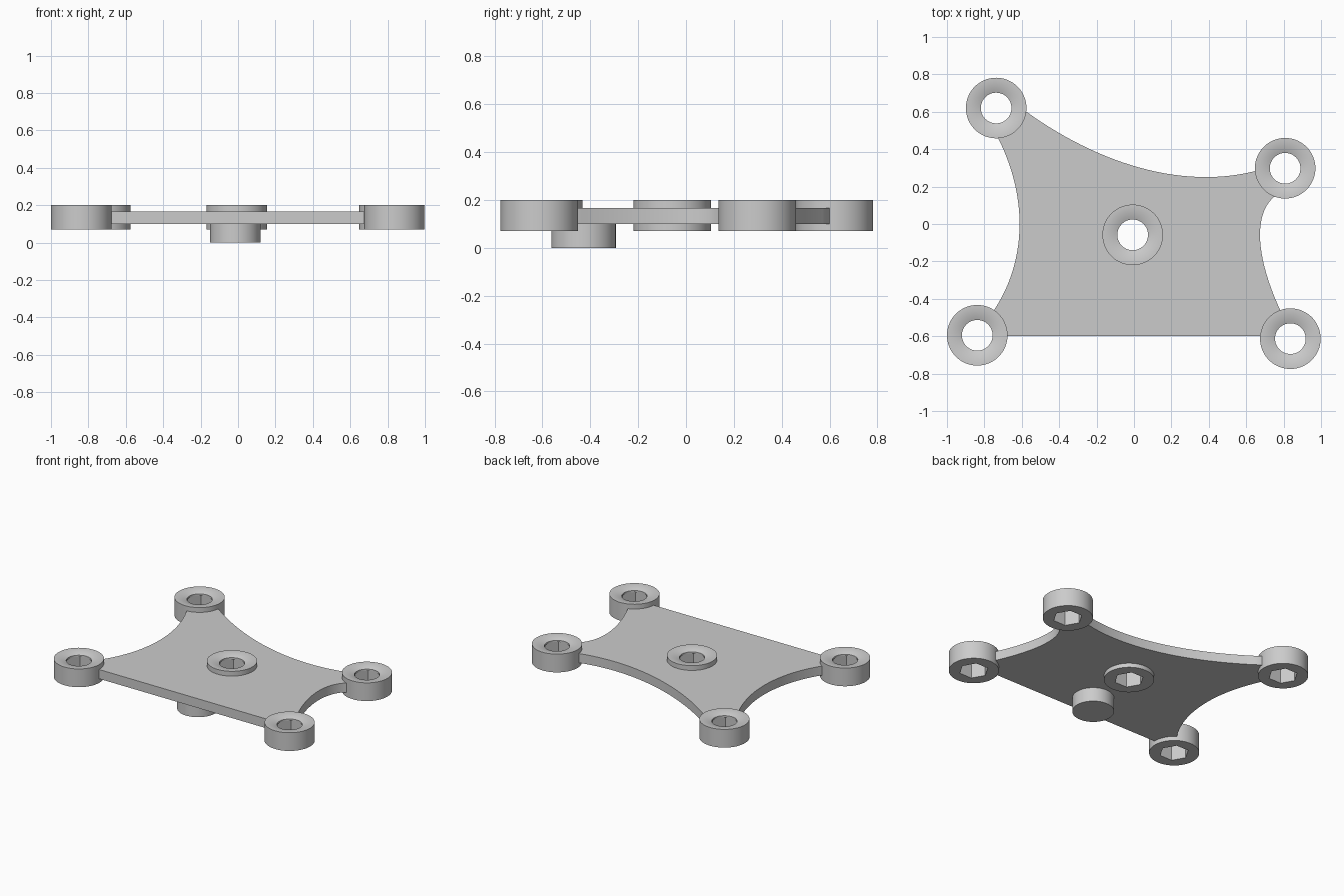
import bpy, bmesh
from math import sin, cos, pi, radians
from mathutils import Vector

if "Cube" in bpy.data.objects:
    bpy.data.objects.remove(bpy.data.objects["Cube"])

SIDES = 60
BOSSES = {
    "back_left_boss": (-0.737, 0.62),
    "back_right_boss": (0.808, 0.298),
    "front_left_boss": (-0.838, -0.595),
    "front_right_boss": (0.836, -0.613),
    "centre_boss": (-0.007, -0.058),
}
R_OUT, R_HOLE, HEX_IN = 0.162, 0.082, 0.083
Z_LOW, Z_TOP = 0.07, 0.20


def smooth(ob):
    bpy.ops.object.select_all(action='DESELECT')
    ob.select_set(True)
    bpy.context.view_layer.objects.active = ob
    bpy.ops.object.shade_smooth_by_angle(angle=radians(30))


def circle(r):
    return lambda a: r


def hexagon(a):
    return HEX_IN / cos((a % (pi / 3)) - pi / 6)


def make_boss(name, x, y):
    # closed ring profile: outer wall, dished top, round lip, hexagonal socket
    prof = [(circle(R_OUT), Z_LOW), (circle(R_OUT), Z_TOP)]
    for i in range(1, 9):
        t = i / 8
        prof.append((circle(R_OUT + (R_HOLE - R_OUT) * t), Z_TOP - 0.016 * t * t))
    prof += [(circle(R_HOLE), 0.172), (hexagon, 0.172), (hexagon, Z_LOW)]
    bm = bmesh.new()
    rings = []
    for fn, z in prof:
        ring = []
        for k in range(SIDES):
            a = 2 * pi * k / SIDES + 1e-9
            r = fn(a)
            ring.append(bm.verts.new((r * cos(a), r * sin(a), z)))
        rings.append(ring)
    for i, lo in enumerate(rings):
        hi = rings[(i + 1) % len(rings)]
        for k in range(SIDES):
            j = (k + 1) % SIDES
            bm.faces.new((lo[k], lo[j], hi[j], hi[k]))
    bmesh.ops.recalc_face_normals(bm, faces=bm.faces[:])
    me = bpy.data.meshes.new(name)
    bm.to_mesh(me)
    bm.free()
    ob = bpy.data.objects.new(name, me)
    ob.location = (x, y, 0)
    bpy.context.collection.objects.link(ob)
    smooth(ob)


def bezier(a, b, c, d, n=28):
    a, b, c, d = map(Vector, (a, b, c, d))
    pts = []
    for i in range(n + 1):
        t = i / n
        s = 1 - t
        pts.append(a * s**3 + b * 3 * s * s * t + c * 3 * s * t * t + d * t**3)
    return pts


def into(p, boss):
    # overlap point just inside a boss wall
    return Vector(p).lerp(Vector(BOSSES[boss]), 0.15)


def side(a, b, c, d, boss_a, boss_d):
    return [into(a, boss_a)] + bezier(a, b, c, d) + [into(d, boss_d)]


# Bosses
for name, (x, y) in BOSSES.items():
    make_boss(name, x, y)

# Plate outline: straight front, three concave sides
outline = [Vector((-0.71, -0.6)), Vector((0.70, -0.6))]
outline += side((0.78, -0.457), (0.64, -0.15), (0.64, 0.08), (0.77, 0.16),
                "front_right_boss", "back_right_boss")
outline += side((0.652, 0.284), (0.25, 0.18), (-0.2, 0.33), (-0.575, 0.6),
                "back_right_boss", "back_left_boss")
outline += side((-0.727, 0.46), (-0.57, 0.15), (-0.57, -0.19), (-0.748, -0.46),
                "back_left_boss", "front_left_boss")
cx, cy = BOSSES["centre_boss"]
opening = [Vector((cx + 0.12 * cos(2 * pi * k / 48), cy + 0.12 * sin(2 * pi * k / 48)))
           for k in range(48)]

# Plate: filled and extruded outline with an opening for the centre boss
cu = bpy.data.curves.new("plate", 'CURVE')
cu.dimensions = '2D'
cu.fill_mode = 'BOTH'
cu.extrude = 0.033
for pts in (outline, opening):
    sp = cu.splines.new('POLY')
    sp.points.add(len(pts) - 1)
    for p, v in zip(sp.points, pts):
        p.co = (v.x, v.y, 0, 1)
    sp.use_cyclic_u = True
plate = bpy.data.objects.new("plate", cu)
plate.location.z = 0.133
bpy.context.collection.objects.link(plate)
bpy.ops.object.select_all(action='DESELECT')
plate.select_set(True)
bpy.context.view_layer.objects.active = plate
bpy.ops.object.convert(target='MESH')
plate = bpy.context.view_layer.objects.active
bm = bmesh.new()
bm.from_mesh(plate.data)
bmesh.ops.remove_doubles(bm, verts=bm.verts[:], dist=1e-5)
bmesh.ops.recalc_face_normals(bm, faces=bm.faces[:])
bm.to_mesh(plate.data)
bm.free()
smooth(plate)

# Peg under the front edge
bpy.ops.mesh.primitive_cylinder_add(vertices=64, radius=0.135, depth=0.11,
                                    location=(-0.015, -0.428, 0.055))
peg = bpy.context.object
peg.name = "underside_peg"
smooth(peg)
